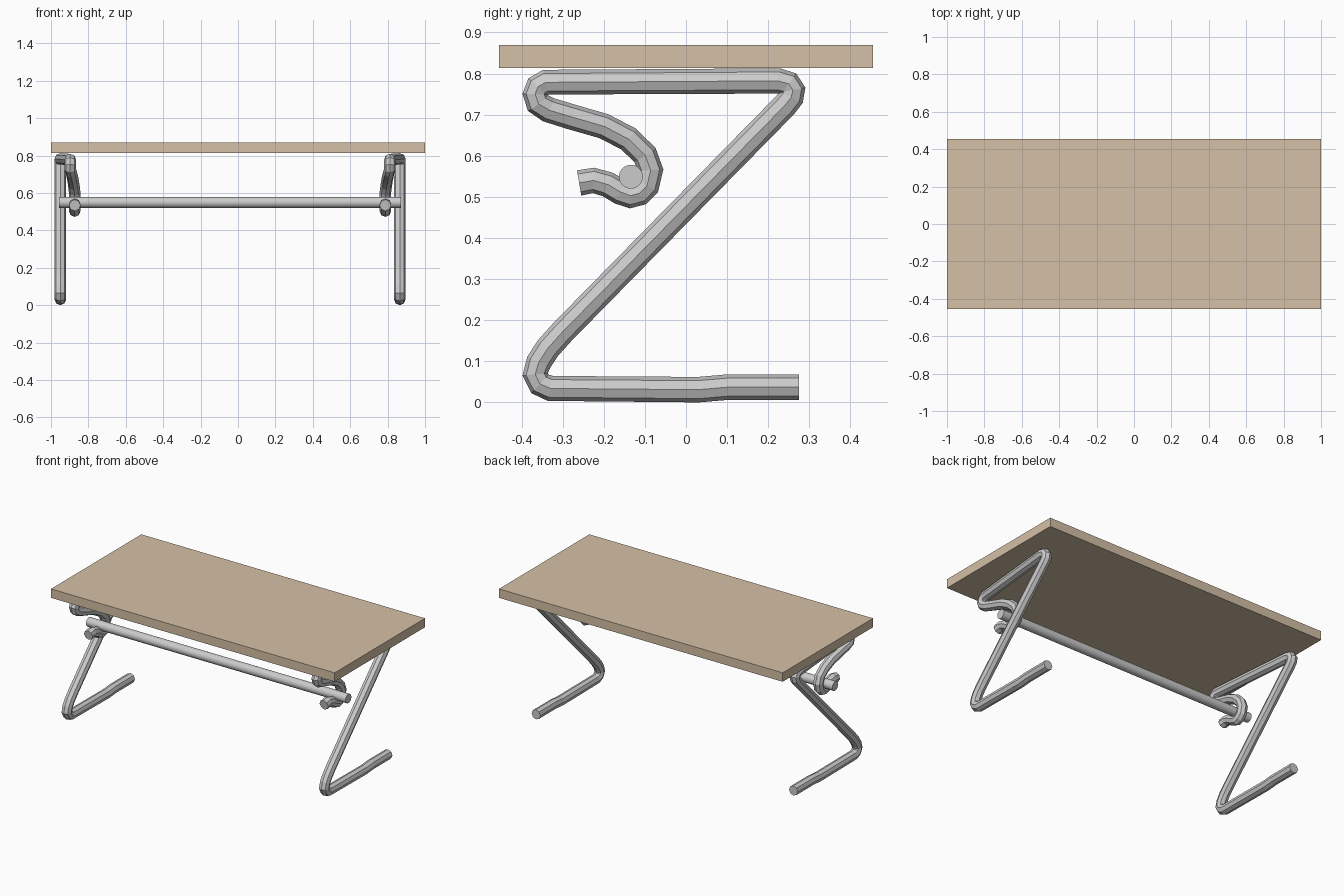
import bpy, bmesh, math
from mathutils import Vector

if "Cube" in bpy.data.objects:
    bpy.data.objects.remove(bpy.data.objects["Cube"])

def finish(bm, name, color=None):
    bmesh.ops.recalc_face_normals(bm, faces=bm.faces)
    me = bpy.data.meshes.new(name)
    bm.to_mesh(me)
    bm.free()
    ob = bpy.data.objects.new(name, me)
    bpy.context.collection.objects.link(ob)
    if color:
        mat = bpy.data.materials.new(name + "_wood")
        mat.diffuse_color = color
        mat.use_nodes = True
        mat.node_tree.nodes["Principled BSDF"].inputs["Base Color"].default_value = mat.diffuse_color
        me.materials.append(mat)
    return ob

def tube(name, points, radius, sides):
    """Sweep a regular polygon along a path that stays close to the YZ plane."""
    pts = [Vector(p) for p in points]
    bm = bmesh.new()
    rings = []
    for i, p in enumerate(pts):
        a = (p - pts[i - 1]).normalized() if i else Vector()
        b = (pts[i + 1] - p).normalized() if i < len(pts) - 1 else Vector()
        t = (a + b).normalized()
        n = Vector((1, 0, 0))
        n = (n - t * n.dot(t)).normalized()
        m = t.cross(n)
        rings.append([bm.verts.new(p + radius * (math.cos(k) * n + math.sin(k) * m))
                      for k in (2 * math.pi * j / sides for j in range(sides))])
    for r, s in zip(rings, rings[1:]):
        for j in range(sides):
            k = (j + 1) % sides
            bm.faces.new((r[j], r[k], s[k], s[j]))
    bm.faces.new(rings[0])
    bm.faces.new(rings[-1])
    return finish(bm, name)

# Table top
bm = bmesh.new()
bmesh.ops.create_cube(bm, size=1)
for v in bm.verts:
    v.co = (v.co.x * 2, v.co.y * 0.91, v.co.z * 0.057 + 0.8415)
finish(bm, "table_top", (0.66, 0.53, 0.38, 1))

# Bent leg path: (offset inward, y, z) from the foot up to the hook
OUT, MID, IN = 0.0, 0.053, 0.077
path = [(OUT, y, z) for y, z in [
    (0.275, 0.037), (0.10, 0.037), (0.03, 0.031), (-0.33, 0.034),
    (-0.355, 0.045), (-0.367, 0.068), (-0.358, 0.098), (-0.336, 0.132),
    (-0.30, 0.172), (0.24, 0.722), (0.256, 0.742), (0.26, 0.76),
    (0.25, 0.775), (0.225, 0.782)]]
path += [(MID, y, z) for y, z in [
    (-0.34, 0.779), (-0.36, 0.768), (-0.367, 0.75), (-0.36, 0.728)]]
hook = [(-0.335, 0.712), (-0.28, 0.695), (-0.20, 0.672), (-0.14, 0.641),
        (-0.10, 0.602), (-0.086, 0.565), (-0.095, 0.527), (-0.113, 0.509),
        (-0.135, 0.503), (-0.16, 0.512), (-0.19, 0.530), (-0.225, 0.540),
        (-0.26, 0.534)]
path += [(MID + (IN - MID) * min(1, (i + 1) / 5), y, z) for i, (y, z) in enumerate(hook)]

# The leg pair, mirrored about the middle of the frame
CENTRE, HALF = -0.0425, 0.9075
for side, name in ((-1, "left_leg"), (1, "right_leg")):
    tube(name, [(CENTRE + side * (HALF - o), y, z) for o, y, z in path], 0.031, 8)

# Cross bar resting in the hooks
bm = bmesh.new()
bmesh.ops.create_cone(bm, cap_ends=True, segments=32, radius1=0.029, radius2=0.029, depth=1.83)
for v in bm.verts:
    x, y, z = v.co
    v.co = (z + CENTRE, y - 0.134, x + 0.549)
bar = finish(bm, "cross_bar")
for p in bar.data.polygons:
    p.use_smooth = len(p.vertices) == 4
